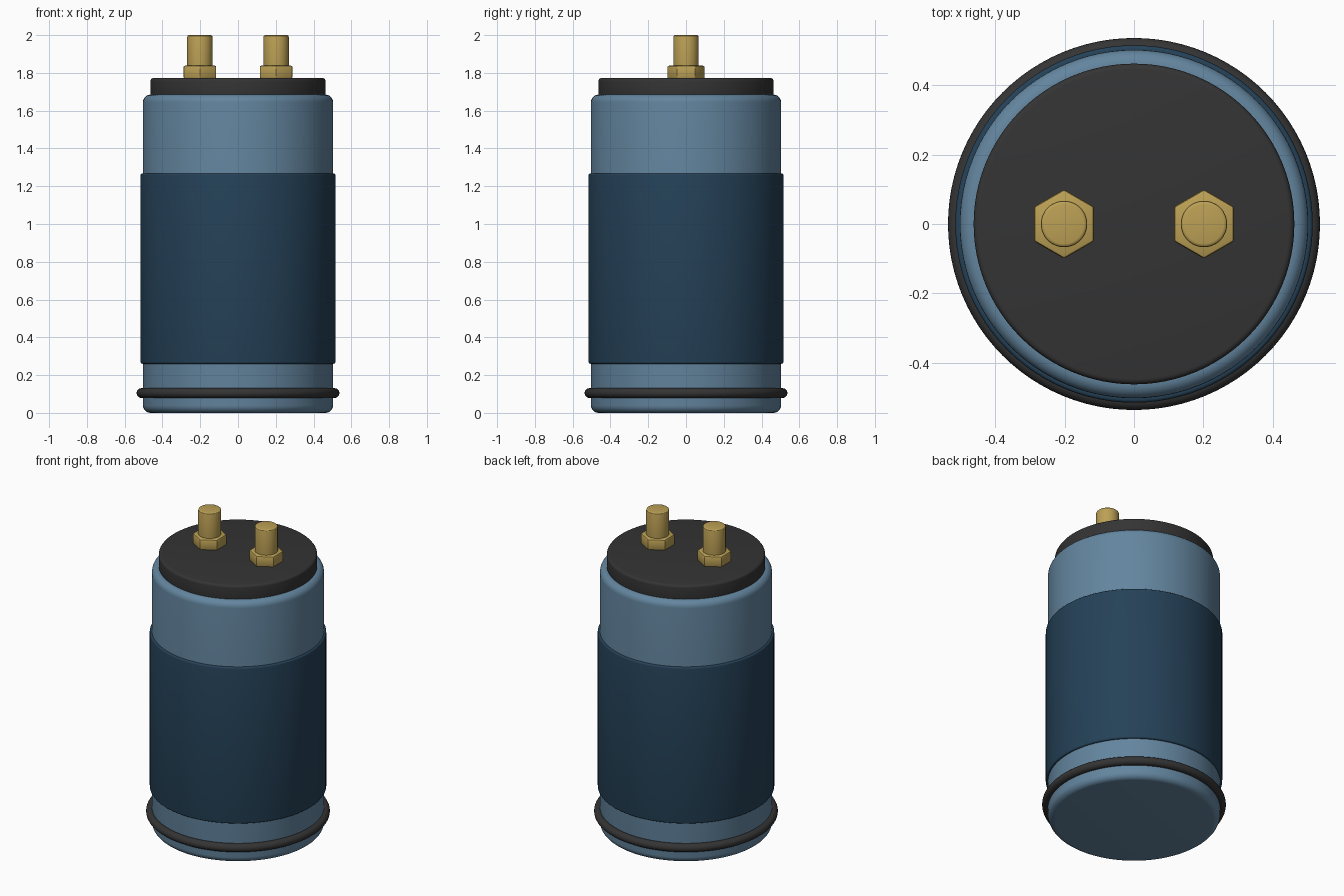
import bpy
import math

cube = bpy.data.objects.get("Cube")
if cube:
    bpy.data.objects.remove(cube, do_unlink=True)


def make_material(name, color):
    mat = bpy.data.materials.new(name)
    mat.use_nodes = True
    mat.diffuse_color = (*color, 1)
    bsdf = next(n for n in mat.node_tree.nodes if n.type == "BSDF_PRINCIPLED")
    bsdf.inputs["Base Color"].default_value = (*color, 1)
    return mat


steel_blue = make_material("steel blue", (0.125, 0.235, 0.345))
navy = make_material("dark navy", (0.018, 0.053, 0.096))
black = make_material("soft black", (0.034, 0.034, 0.034))
brass = make_material("brass", (0.50, 0.35, 0.09))


def finish(name, mat):
    obj = bpy.context.object
    obj.name = name
    obj.data.materials.append(mat)
    return obj


def cylinder(name, mat, radius, bottom, top, bevel, x=0, sides=96, segments=4):
    """Upright cylinder between two heights with rounded rims."""
    bpy.ops.mesh.primitive_cylinder_add(
        vertices=sides, radius=radius, depth=top - bottom,
        location=(x, 0, (bottom + top) / 2))
    obj = finish(name, mat)
    mod = obj.modifiers.new("rounded edges", "BEVEL")
    mod.width = bevel
    mod.segments = segments
    mod.limit_method = "ANGLE"
    mod.angle_limit = math.radians(30)
    bpy.ops.object.modifier_apply(modifier=mod.name)
    bpy.ops.object.shade_smooth_by_angle(angle=math.radians(30))
    return obj


# Can, wrapped sleeve and lid
cylinder("can_body", steel_blue, 0.503, 0, 1.685, 0.04, segments=6)
cylinder("sleeve", navy, 0.516, 0.26, 1.268, 0.01)
cylinder("lid", black, 0.463, 1.66, 1.773, 0.016)

# Rubber ring near the base
bpy.ops.mesh.primitive_torus_add(
    major_radius=0.511, minor_radius=0.026, major_segments=96,
    minor_segments=20, location=(0, 0, 0.105))
finish("base_ring", black)
bpy.ops.object.shade_smooth_by_angle(angle=math.radians(40))

# Terminals: hexagonal nut with a round stud
for side, x in (("left", 0.202), ("right", -0.202)):
    cylinder(side + "_nut", brass, 0.1, 1.77, 1.838, 0.008, x, 6, 2)
    cylinder(side + "_stud", brass, 0.067, 1.77, 2.0, 0.01, x, 48, 3)
